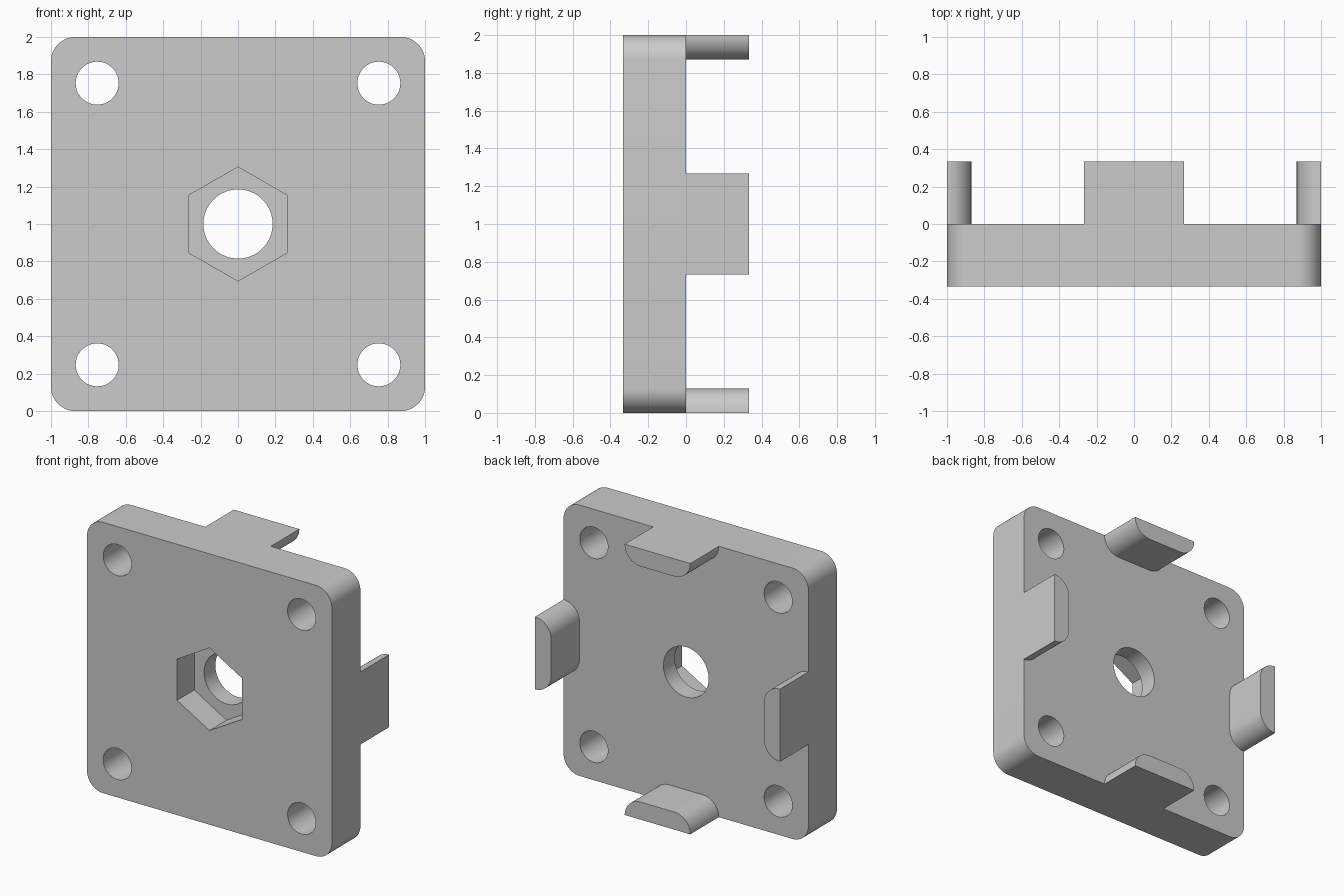
import bpy, bmesh
from math import cos, sin, pi, radians
from mathutils import Matrix

if "Cube" in bpy.data.objects:
    bpy.data.objects.remove(bpy.data.objects["Cube"])

DEPTH = 0.333      # plate thickness and tab length
CORNER = 0.13      # corner rounding radius
TAB_HALF = 0.268   # half the width of a tab

grey = bpy.data.materials.new("light grey")
grey.use_nodes = True
grey.diffuse_color = (0.6, 0.6, 0.6, 1)
grey.node_tree.nodes["Principled BSDF"].inputs["Base Color"].default_value = (0.6, 0.6, 0.6, 1)


def arc(cx, cz, r, start, end, steps):
    angles = [start + (end - start) * i / steps for i in range(steps + 1)]
    return [(cx + r * cos(a), cz + r * sin(a)) for a in angles]


def ring(cx, cz, r, sides, start=0.0):
    return arc(cx, cz, r, start, start + 2 * pi, sides)[:-1]


def prism(name, outline, y0, y1):
    """Extrude an x-z outline from y0 to y1."""
    bm = bmesh.new()
    face = bm.faces.new([bm.verts.new((x, y0, z)) for x, z in outline])
    new = bmesh.ops.extrude_face_region(bm, geom=[face])["geom"]
    verts = [v for v in new if isinstance(v, bmesh.types.BMVert)]
    bmesh.ops.translate(bm, verts=verts, vec=(0, y1 - y0, 0))
    bmesh.ops.recalc_face_normals(bm, faces=bm.faces)
    mesh = bpy.data.meshes.new(name)
    bm.to_mesh(mesh)
    bm.free()
    mesh.materials.append(grey)
    obj = bpy.data.objects.new(name, mesh)
    bpy.context.collection.objects.link(obj)
    return obj


def select(obj):
    bpy.ops.object.select_all(action='DESELECT')
    obj.select_set(True)
    bpy.context.view_layer.objects.active = obj


def smooth(obj):
    select(obj)
    bpy.ops.object.shade_smooth_by_angle(angle=radians(30))


def cut(obj, outline, y0, y1):
    cutter = prism("cutter", outline, y0, y1)
    cutter.hide_render = True
    mod = obj.modifiers.new("cut", 'BOOLEAN')
    mod.operation = 'DIFFERENCE'
    mod.solver = 'EXACT'
    mod.object = cutter
    select(obj)
    bpy.ops.object.modifier_apply(modifier=mod.name)
    bpy.data.objects.remove(cutter)


# Square plate with rounded corners
inner = 1 - CORNER
outline = []
for i, (sx, sz) in enumerate([(1, 1), (-1, 1), (-1, -1), (1, -1)]):
    outline += arc(sx * inner, 1 + sz * inner, CORNER, i * pi / 2, (i + 1) * pi / 2, 12)
plate = prism("plate", outline, -DEPTH, 0)

# Corner screw holes, centre bore and hexagonal nut pocket
for sx in (-1, 1):
    for sz in (-1, 1):
        cut(plate, ring(sx * 0.753, 1 + sz * 0.753, 0.115, 48), -0.5, 0.2)
cut(plate, ring(0, 1, 0.185, 64), -0.5, 0.2)
cut(plate, ring(0, 1, 0.305, 6, pi / 2), -0.5, -0.133)
smooth(plate)

# Four tabs behind the plate, flat outside and rounded on the inner corners
flat = TAB_HALF - CORNER
tab_outline = (arc(-flat, 1, CORNER, pi, 1.5 * pi, 12)
               + arc(flat, 1, CORNER, 1.5 * pi, 2 * pi, 12))
tab_outline = [(x, z + 1) for x, z in tab_outline]
centre = Matrix.Translation((0, 0, 1))
for i, side in enumerate(["top", "left", "bottom", "right"]):
    tab = prism(side + "_tab", tab_outline, 0, DEPTH)
    turn = Matrix.Rotation(i * pi / 2, 4, 'Y')
    tab.data.transform(centre @ turn @ centre.inverted())
    smooth(tab)
